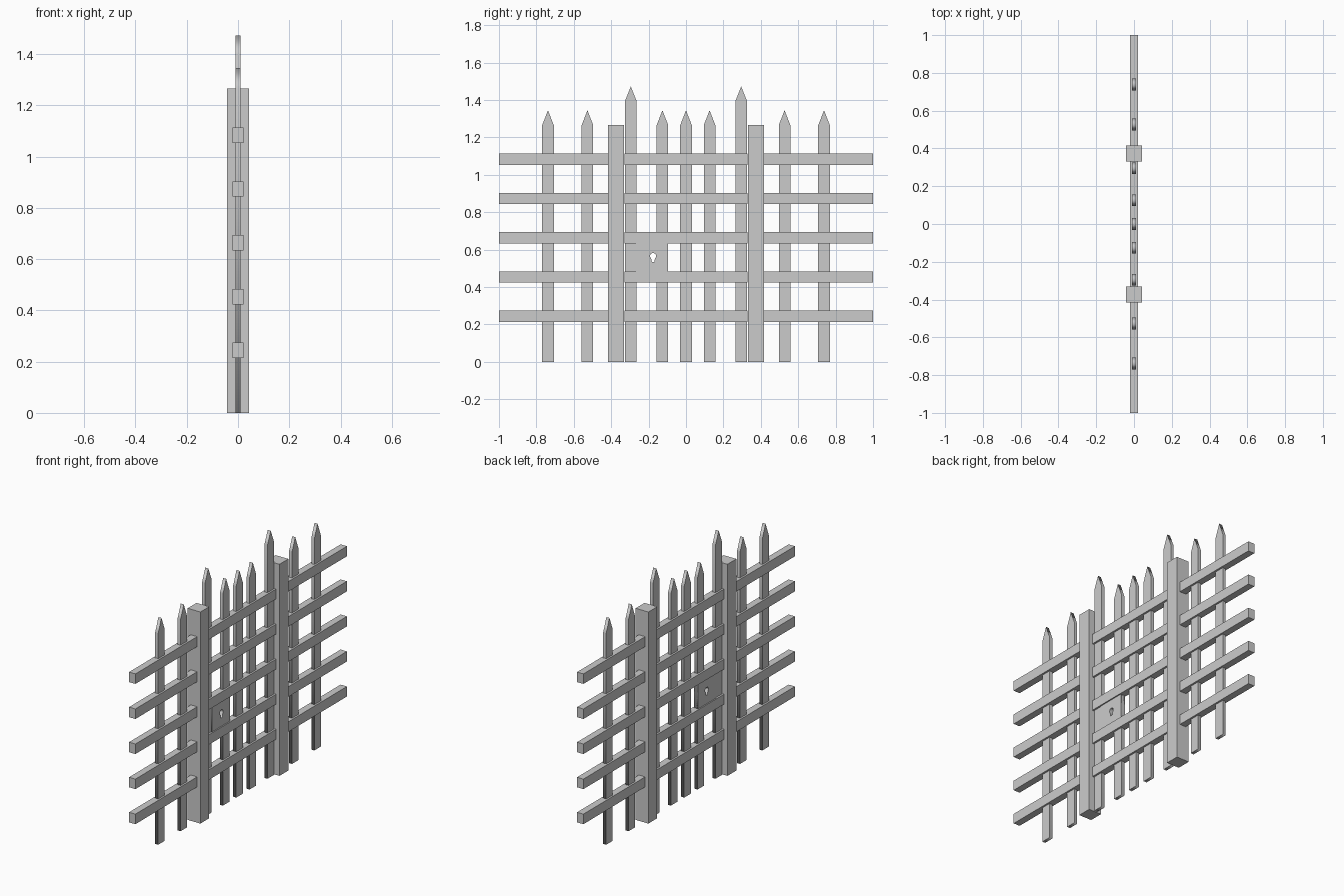
import bpy, math

if "Cube" in bpy.data.objects:
    bpy.data.objects.remove(bpy.data.objects["Cube"])

def prism(name, loops, half):
    """Extrude outlines drawn in the y-z plane along x; extra loops become holes."""
    cu = bpy.data.curves.new(name, 'CURVE')
    cu.dimensions = '2D'
    cu.fill_mode = 'BOTH'
    cu.extrude = half
    for pts in loops:
        sp = cu.splines.new('POLY')
        sp.points.add(len(pts) - 1)
        for p, (y, z) in zip(sp.points, pts):
            p.co = (y, z, 0, 1)
        sp.use_cyclic_u = True
    ob = bpy.data.objects.new(name, cu)
    bpy.context.collection.objects.link(ob)
    ob.rotation_euler = (math.pi / 2, 0, math.pi / 2)
    bpy.ops.object.select_all(action='DESELECT')
    ob.select_set(True)
    bpy.context.view_layer.objects.active = ob
    bpy.ops.object.convert(target='MESH')
    bpy.context.object.name = name

def box(name, y0, y1, z0, z1, half):
    bpy.ops.mesh.primitive_cube_add(size=1, location=(0, (y0 + y1) / 2, (z0 + z1) / 2))
    ob = bpy.context.object
    ob.name = name
    ob.scale = (2 * half, y1 - y0, z1 - z0)
    bpy.ops.object.transform_apply(location=False, rotation=False, scale=True)

# Pointed pickets: position, shoulder height, tip height
SHORT, TALL = (1.265, 1.345), (1.395, 1.472)
pickets = [(-0.738, SHORT), (-0.527, SHORT), (-0.295, TALL), (-0.126, SHORT), (0, SHORT),
           (0.126, SHORT), (0.295, TALL), (0.527, SHORT), (0.738, SHORT)]
for y, (s, t) in pickets:
    w = 0.031
    prism("picket", [[(y - w, 0), (y + w, 0), (y + w, s), (y, t), (y - w, s)]], 0.010)

# Square gate posts
for s in (-1, 1):
    box("gate_post", s * 0.374 - 0.042, s * 0.374 + 0.042, 0, 1.266, 0.042)

# Horizontal rails: side panels and gate
for i in range(5):
    z = 0.244 + 0.2098 * i
    for name, y0, y1 in (("left_rail", -1, -0.416), ("gate_rail", -0.33, 0.33), ("right_rail", 0.416, 1)):
        box(name, y0, y1, z - 0.03, z + 0.03, 0.021)

# Lock plate with a keyhole through it
ky, kz, r = -0.176, 0.566, 0.016
keyhole = [(ky + r * math.cos(math.radians(a)), kz + r * math.sin(math.radians(a)))
           for a in range(-50, 231, 20)]
keyhole += [(ky - 0.007, 0.535), (ky + 0.007, 0.535)]
prism("lock_plate", [[(-0.266, 0.48), (-0.095, 0.48), (-0.095, 0.637), (-0.266, 0.637)], keyhole], 0.014)
